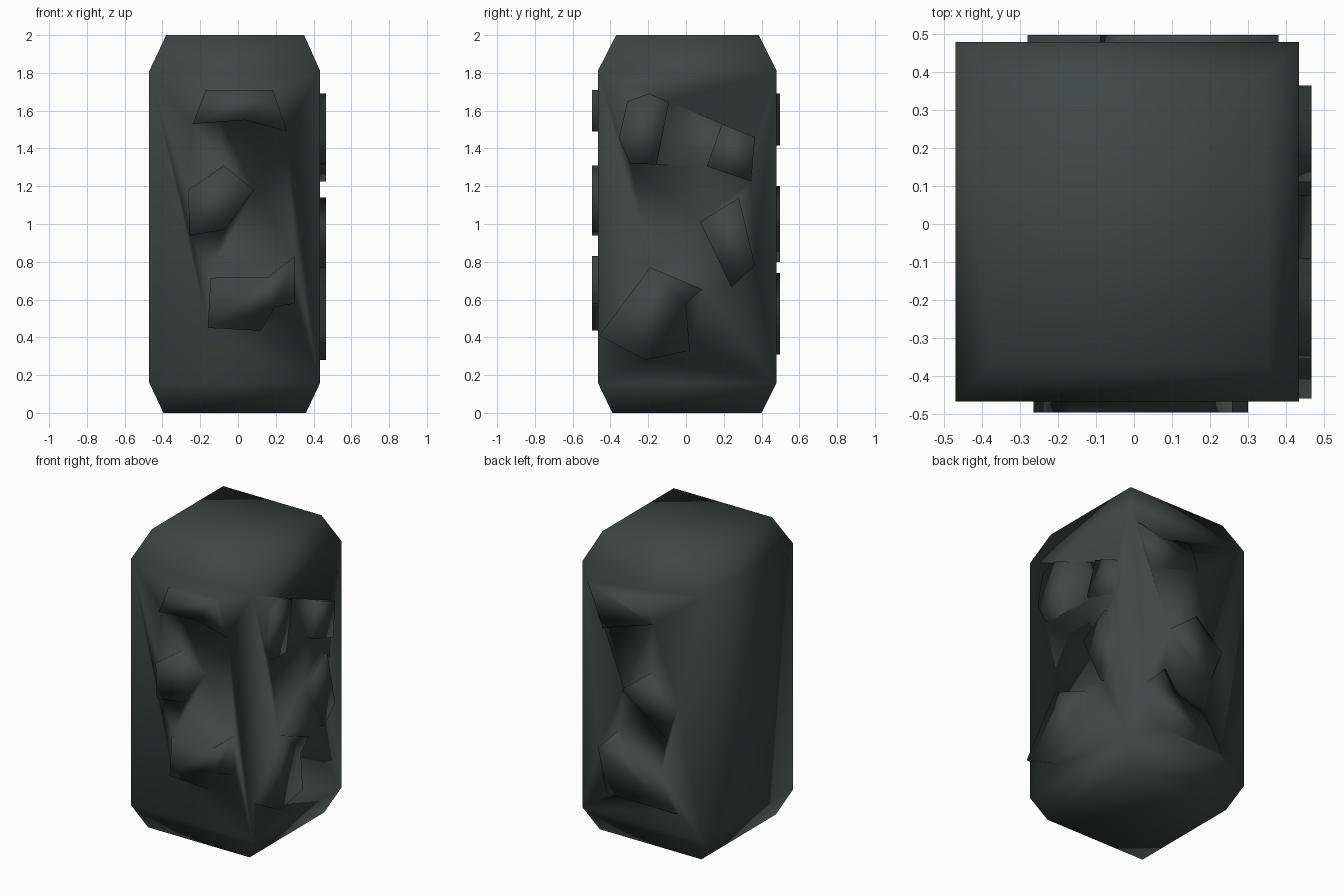
import bpy, bmesh
from mathutils import Vector

if "Cube" in bpy.data.objects:
    bpy.data.objects.remove(bpy.data.objects["Cube"])

stone = bpy.data.materials.new("dark slate")
stone.diffuse_color = (0.052, 0.062, 0.060, 1)
stone.use_nodes = True
stone.node_tree.nodes["Principled BSDF"].inputs["Base Color"].default_value = stone.diffuse_color


def make_object(name, bm):
    bmesh.ops.recalc_face_normals(bm, faces=bm.faces)
    for f in bm.faces:
        f.smooth = True
    me = bpy.data.meshes.new(name)
    bm.to_mesh(me)
    bm.free()
    me.materials.append(stone)
    ob = bpy.data.objects.new(name, me)
    bpy.context.collection.objects.link(ob)
    return ob


# Block: rectangular sections stacked in z, tapering at both ends
sections = [(0.00, -0.395, 0.36, -0.39, 0.40),
            (0.16, -0.47, 0.435, -0.467, 0.48),
            (1.81, -0.47, 0.435, -0.467, 0.48),
            (2.00, -0.38, 0.35, -0.37, 0.385)]
bm = bmesh.new()
rings = [[bm.verts.new((x, y, z)) for x, y in ((x0, y0), (x1, y0), (x1, y1), (x0, y1))]
         for z, x0, x1, y0, y1 in sections]
for a, b in zip(rings, rings[1:]):
    for i in range(4):
        j = (i + 1) % 4
        bm.faces.new((a[i], a[j], b[j], b[i]))
bm.faces.new(rings[0][::-1])
bm.faces.new(rings[-1])
block = make_object("stone_block", bm)

# Raised angular patches, outlined as (across, height) on each side
front = [[(-.17, 1.71), (.185, 1.71), (.26, 1.49), (.04, 1.55), (-.24, 1.53)],
         [(-.265, 1.18), (-.075, 1.31), (.085, 1.18), (-.07, .97), (-.255, .94)],
         [(-.145, .715), (.16, .72), (.30, .83), (.30, .58), (.195, .56), (.12, .435), (-.16, .45)]]
right = [[(-.31, 1.65), (-.195, 1.69), (-.09, 1.645), (-.155, 1.315), (-.295, 1.32), (-.355, 1.455)],
         [(.19, 1.53), (.365, 1.46), (.345, 1.225), (.11, 1.305)],
         [(.28, 1.14), (.365, .78), (.24, .665), (.075, 1.01)],
         [(-.19, .77), (.085, .655), (0, .58), (.02, .33), (-.215, .28), (-.46, .41)]]
back = [[(.38, 1.69), (.17, 1.65), (-.03, 1.69), (-.09, 1.53), (.27, 1.415)],
        [(.125, 1.04), (-.08, 1.20), (-.28, 1.02), (-.195, .80)],
        [(.305, .60), (.17, .74), (.07, .60), (-.15, .53), (-.28, .31), (.24, .31)]]


def patches(name, outlines, place, outward):
    bm = bmesh.new()
    for pts in outlines:
        face = bm.faces.new([bm.verts.new(place(s, z)) for s, z in pts])
        ext = bmesh.ops.extrude_face_region(bm, geom=[face], use_keep_orig=True)
        bmesh.ops.translate(bm, vec=Vector(outward),
                            verts=[v for v in ext["geom"] if isinstance(v, bmesh.types.BMVert)])
    return make_object(name, bm)


helpers = [patches("front_patches", front, lambda s, z: (s, -.44, z), (0, -.057, 0)),
           patches("right_patches", right, lambda s, z: (.41, s, z), (.057, 0, 0)),
           patches("back_patches", back, lambda s, z: (s, .45, z), (0, .048, 0))]

# Fuse the patches into the block so the smooth shading flows across them
bpy.context.view_layer.objects.active = block
for h in helpers:
    mod = block.modifiers.new("fuse", 'BOOLEAN')
    mod.operation, mod.solver, mod.object = 'UNION', 'EXACT', h
    bpy.ops.object.modifier_apply(modifier=mod.name)
    bpy.data.objects.remove(h)
for f in block.data.polygons:
    f.use_smooth = True
